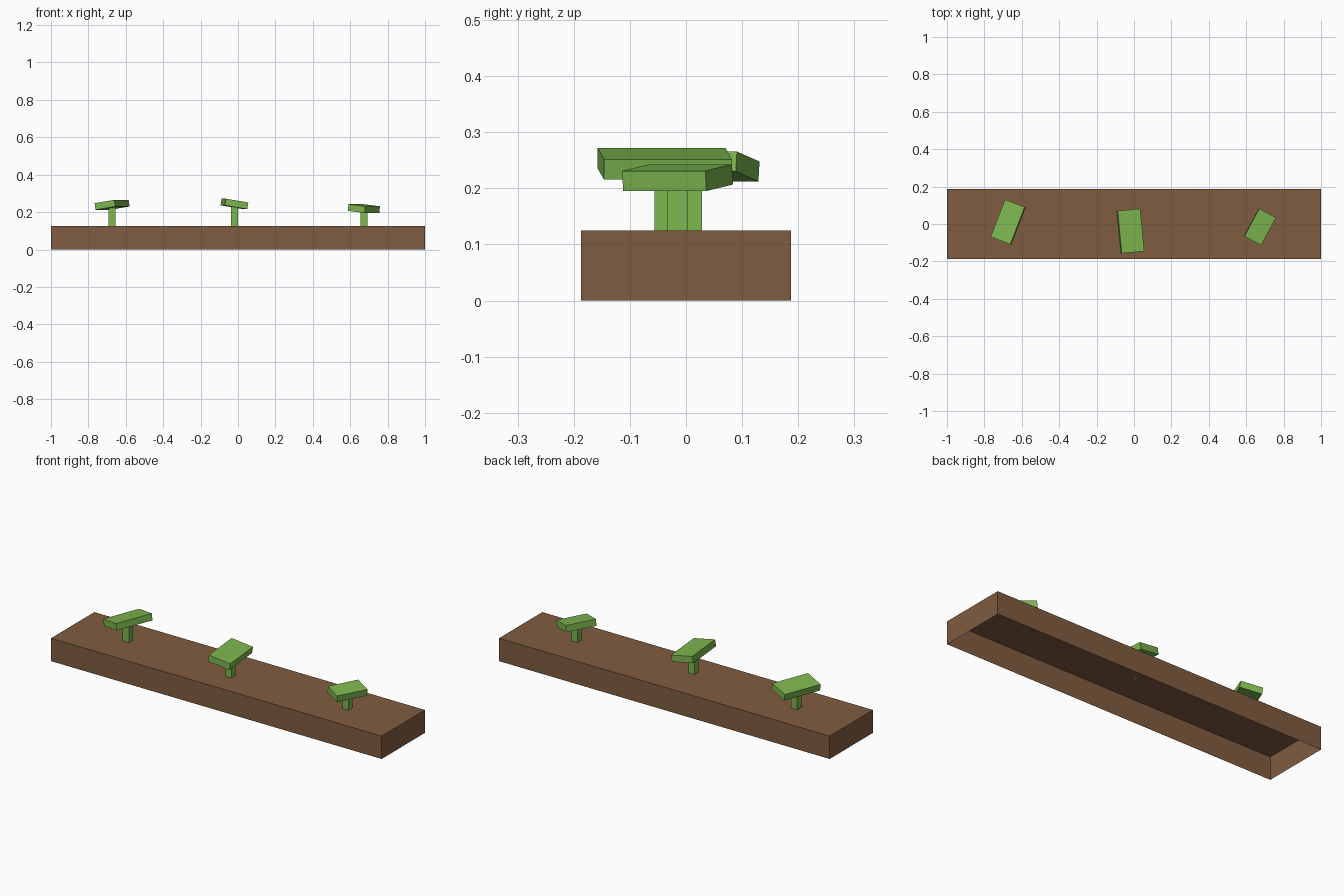
import bpy
import bmesh
from math import radians

if "Cube" in bpy.data.objects:
    bpy.data.objects.remove(bpy.data.objects["Cube"], do_unlink=True)


def make_material(name, color):
    mat = bpy.data.materials.new(name)
    mat.use_nodes = True
    mat.diffuse_color = color
    mat.node_tree.nodes["Principled BSDF"].inputs["Base Color"].default_value = color
    return mat


def add_box(name, size, center, mat, tilt=0, turn=0, open_bottom=False):
    bm = bmesh.new()
    bmesh.ops.create_cube(bm, size=1)
    bmesh.ops.scale(bm, vec=size, verts=bm.verts)
    if open_bottom:
        bm.normal_update()
        under = [f for f in bm.faces if f.normal.z < -0.5]
        bmesh.ops.delete(bm, geom=under, context="FACES_ONLY")
    mesh = bpy.data.meshes.new(name)
    bm.to_mesh(mesh)
    bm.free()
    mesh.materials.append(mat)
    obj = bpy.data.objects.new(name, mesh)
    obj.location = center
    obj.rotation_euler = (0, radians(tilt), radians(turn))
    bpy.context.collection.objects.link(obj)
    return obj


brown = make_material("soil brown", (0.216, 0.107, 0.052, 1))
green = make_material("leaf green", (0.205, 0.475, 0.078, 1))

# Soil bed: a hollow box, open underneath
BED_TOP = 0.125
add_box("soil_bed", (2, 0.374, BED_TOP), (0, 0, BED_TOP / 2), brown, open_bottom=True)

# Sprouts: name, leaf centre, leaf width and length, tilt, turn
sprouts = [
    ("right", (-0.673, 0.010, 0.239), (0.114, 0.214), -9, -21),
    ("middle", (-0.019, -0.038, 0.244), (0.123, 0.229), 9.5, 5.5),
    ("left", (0.673, -0.015, 0.219), (0.102, 0.168), 6.5, -28),
]
STEM = 0.037
for side, (x, y, z), (width, length), tilt, turn in sprouts:
    add_box(side + "_stem", (STEM, STEM, z - BED_TOP), (x, y, (z + BED_TOP) / 2), green)
    add_box(side + "_leaf", (width, length, 0.036), (x, y, z), green, tilt, turn)
